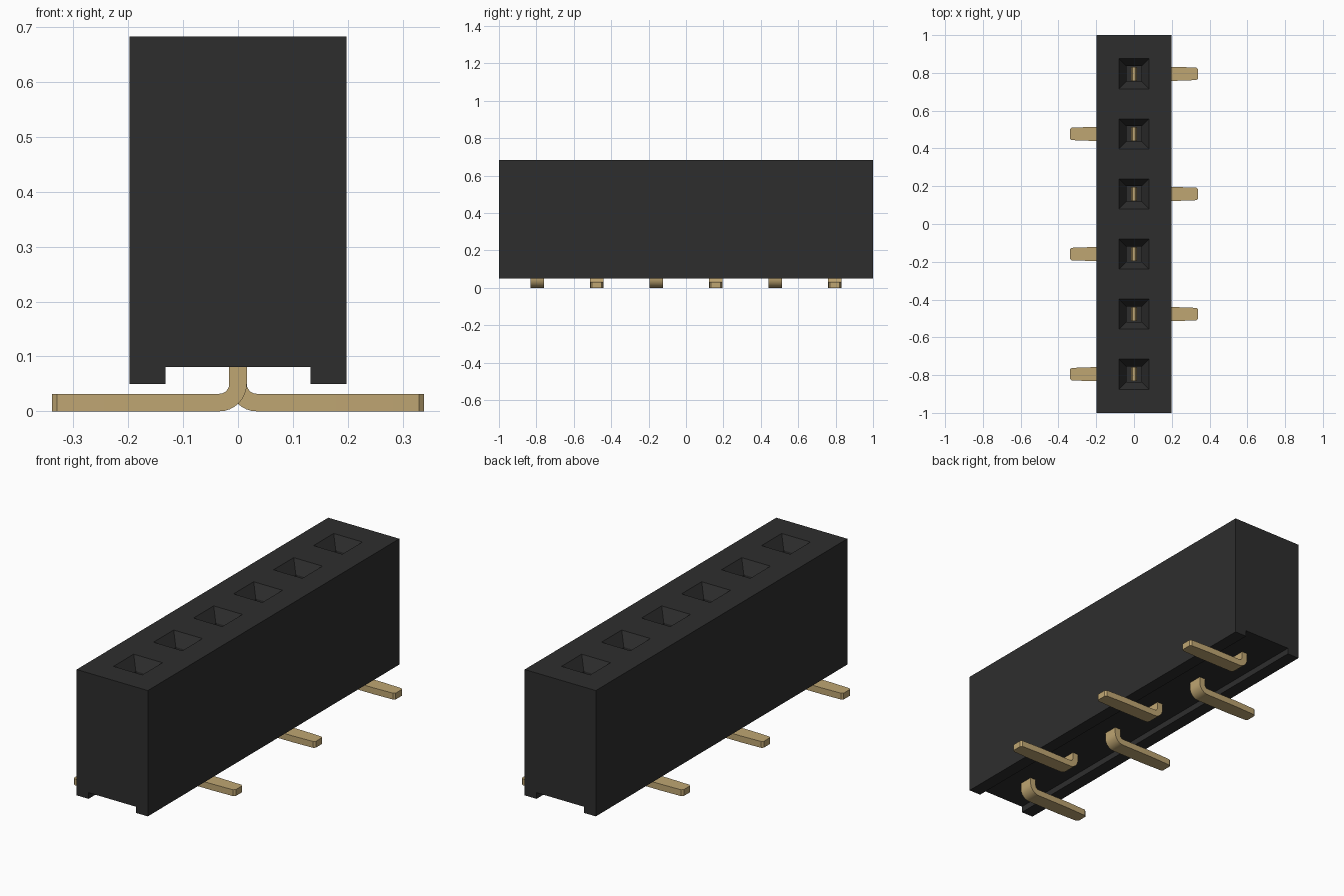
import bpy, bmesh, math
from mathutils import Vector

if "Cube" in bpy.data.objects:
    bpy.data.objects.remove(bpy.data.objects["Cube"], do_unlink=True)

COUNT, PITCH = 6, 0.318
TOP, FOOT, CHANNEL = 0.683, 0.05, 0.081


def material(name, color):
    m = bpy.data.materials.new(name)
    m.use_nodes = True
    m.diffuse_color = color
    m.node_tree.nodes["Principled BSDF"].inputs["Base Color"].default_value = color
    return m


black = material("black plastic", (0.027, 0.027, 0.027, 1))
gold = material("gold metal", (0.52, 0.38, 0.17, 1))


def loft(name, rings, mat):
    """Skin a list of equal-sized point rings and cap both ends."""
    bm = bmesh.new()
    loops = [[bm.verts.new(p) for p in ring] for ring in rings]
    for a, b in zip(loops, loops[1:]):
        for i in range(len(a)):
            j = (i + 1) % len(a)
            bm.faces.new((a[i], a[j], b[j], b[i]))
    bm.faces.new(loops[0])
    bm.faces.new(loops[-1])
    bmesh.ops.recalc_face_normals(bm, faces=bm.faces)
    mesh = bpy.data.meshes.new(name)
    bm.to_mesh(mesh)
    bm.free()
    mesh.materials.append(mat)
    obj = bpy.data.objects.new(name, mesh)
    bpy.context.collection.objects.link(obj)
    return obj


def square(y, z, h):
    return [(-h, y - h, z), (h, y - h, z), (h, y + h, z), (-h, y + h, z)]


# Housing: channelled profile run along y
half = [(0.132, CHANNEL), (0.132, FOOT), (0.198, FOOT), (0.198, TOP)]
profile = half + [(-x, z) for x, z in reversed(half)]
housing = loft("housing", [[(x, y, z) for x, z in profile] for y in (-1, 1)], black)

# Sockets: funnel mouth above a square shaft
rows = [(i - (COUNT - 1) / 2) * PITCH for i in range(COUNT)]
for y in rows:
    steps = [(0.2, 0.041), (TOP - 0.06, 0.041), (TOP, 0.08), (TOP + 0.05, 0.08)]
    cutter = loft("socket_cutter", [square(y, z, h) for z, h in steps], black)
    cutter.hide_render = True
    cut = housing.modifiers.new("socket", "BOOLEAN")
    cut.operation, cut.solver, cut.object = "DIFFERENCE", "EXACT", cutter
    bpy.context.view_layer.objects.active = housing
    bpy.ops.object.modifier_apply(modifier=cut.name)
    bpy.data.objects.remove(cutter, do_unlink=True)


# Contacts: flat strip bent outward, alternating sides
def contact(name, y, side):
    t, w, r = 0.016, 0.037, 0.034
    path = [(0, 0.5, 0, 0.008, w), (0, 0.47, 0, t, w)]
    for k in range(9):
        a = math.pi / 2 * k / 8
        path.append((r - r * math.cos(a), t + r - r * math.sin(a), a, t, w))
    flat = math.pi / 2
    path += [(0.22, t, flat, t, w), (0.33, t, flat, t, 0.033), (0.339, t, flat, t, 0.025)]
    rings = []
    for x, z, a, th, wd in path:
        c, n = Vector((x, y, z)), Vector((math.cos(a), 0, math.sin(a)))
        ring = [c + n * th * s + Vector((0, wd * u, 0))
                for s, u in ((-1, -1), (1, -1), (1, 1), (-1, 1))]
        rings.append([(p.x * side, p.y, p.z) for p in ring])
    obj = loft(name, rings, gold)
    bpy.ops.object.select_all(action="DESELECT")
    obj.select_set(True)
    bpy.context.view_layer.objects.active = obj
    bpy.ops.object.shade_smooth_by_angle(angle=math.radians(20))


for i, y in enumerate(rows):
    contact(f"contact_{i + 1}", y, 1 if i % 2 else -1)
